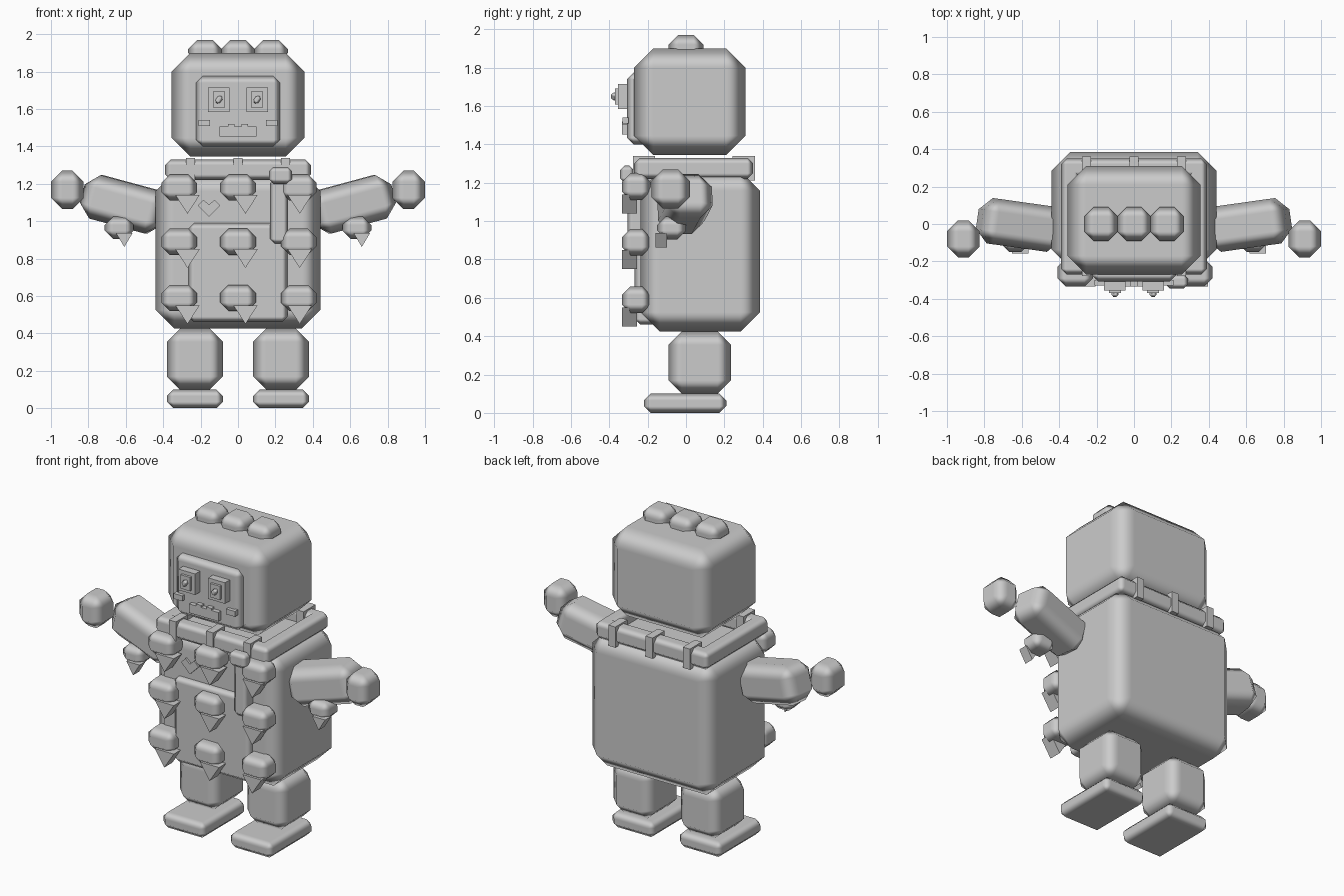
import bpy, bmesh
from math import radians
from mathutils import Matrix, Euler

cube = bpy.data.objects.get("Cube")
if cube:
    bpy.data.objects.remove(cube, do_unlink=True)

gray = bpy.data.materials.new("plain gray")
gray.use_nodes = True
COLOR = (0.6, 0.6, 0.6, 1)
gray.diffuse_color = COLOR
gray.node_tree.nodes["Principled BSDF"].inputs["Base Color"].default_value = COLOR


def finish(name, bm, loc, rot=(0, 0, 0)):
    bmesh.ops.recalc_face_normals(bm, faces=bm.faces)
    mesh = bpy.data.meshes.new(name)
    bm.to_mesh(mesh)
    bm.free()
    mesh.materials.append(gray)
    ob = bpy.data.objects.new(name, mesh)
    ob.location = loc
    ob.rotation_euler = [radians(a) for a in rot]
    bpy.context.collection.objects.link(ob)
    return ob


def block(name, center, size, bevel=0, rot=(0, 0, 0)):
    """Box with one soft chamfer along every edge."""
    bm = bmesh.new()
    bmesh.ops.create_cube(bm, size=1, matrix=Matrix.Diagonal((*size, 1)))
    ob = finish(name, bm, center, rot)
    if bevel:
        for p in ob.data.polygons:
            p.use_smooth = True
        mod = ob.modifiers.new("chamfer", "BEVEL")
        mod.width = bevel
        mod.segments = 1
        mod.limit_method = "NONE"
        mod.harden_normals = True
    return ob


def span(name, x, y, z, bevel=0):
    """Box given by its lower and upper limit on each axis."""
    return block(name, [(a + b) / 2 for a, b in (x, y, z)],
                 [b - a for a, b in (x, y, z)], bevel)


def prism(name, outline, center, depth):
    """Outline in x and z, extruded along y."""
    bm = bmesh.new()
    face = bm.faces.new([bm.verts.new((x, -depth / 2, z)) for x, z in outline])
    out = bmesh.ops.extrude_face_region(bm, geom=[face])
    bmesh.ops.translate(bm, vec=(0, depth, 0),
                        verts=[v for v in out["geom"] if isinstance(v, bmesh.types.BMVert)])
    return finish(name, bm, center)


def spike(name, center, width, height, depth):
    w, h = width / 2, height / 2
    return prism(name, [(-w, h), (w, h), (0, -h)], center, depth)


# Head, face plate and top studs
span("head", (-.355, .355), (-.27, .31), (1.345, 1.9), .1)
span("face_plate", (-.225, .225), (-.308, -.15), (1.4, 1.775), .035)
for i in (-1, 0, 1):
    block("head_stud", (i * .177, 0, 1.91), (.18, .18, .12), .05)

# Eyes, cheeks and mouth
for s in (-1, 1):
    x = s * .102
    block("eye_frame", (x, -.325, 1.65), (.115, .06, .13))
    block("eye_plate", (x, -.34, 1.65), (.065, .06, .085))
    block("pupil", (x, -.37, 1.65), (.03, .04, .045), .012, (0, 35, 0))
    block("cheek", (s * .18, -.315, 1.525), (.06, .03, .033))
    block("mouth_tooth", (s * .035, -.32, 1.505), (.035, .03, .03))
block("mouth", (0, -.32, 1.48), (.2, .03, .055))

# Body and belly panel
span("body", (-.44, .44), (-.237, .385), (.425, 1.26), .1)
span("belly_panel", (-.265, .265), (-.268, -.1), (.46, .99), .03)

# Chest emblem
prism("chest_emblem", [(0, -.055), (.06, .005), (.03, .035), (0, .008),
                       (-.03, .035), (-.06, .005)], (-.155, -.241, 1.08), .018)

# Collar bars and straps
span("collar_front", (-.39, .39), (-.27, -.17), (1.22, 1.33), .03)
span("collar_back", (-.39, .39), (.25, .35), (1.22, 1.33), .03)
for s in (-1, 1):
    block("collar_side", (s * .34, .04, 1.275), (.1, .62, .11), .03)
for x in (-.255, 0, .255):
    block("collar_strap_front", (x, -.22, 1.275), (.048, .115, .128))
    block("collar_strap_back", (x, .302, 1.275), (.048, .118, .128))

# Hanging handle with knob
span("handle", (.172, .268), (-.305, -.2), (.88, 1.23), .025)
span("handle_knob", (.165, .29), (-.345, -.27), (1.2, 1.29), .025)

# Chest studs with spikes
for z in (1.18, .89, .59):
    for x, shift in ((-.315, .045), (0, .04), (.325, .005)):
        block("chest_stud", (x, -.26, z), (.19, .15, .14), .045)
        spike("chest_spike", (x + shift, -.295, z - .09), .13, .1, .08)

# Arms, hands, legs and feet
for s, side in ((1, "left"), (-1, "right")):
    block(side + "_arm", (s * .61, -.005, 1.09), (.45, .245, .24), .07,
          (0, -15 * s, 8 * s))
    span(side + "_hand", sorted((s * .825, s)), (-.18, .02), (1.065, 1.27), .06)
    block(side + "_arm_stud", (s * .635, -.075, .965), (.155, .15, .12), .045)
    spike(side + "_arm_spike", (s * .635 + .027, -.128, .9), .09, .075, .06)
    span(side + "_leg", sorted((s * .08, s * .38)), (-.092, .235), (.1, .425), .07)
    span(side + "_foot", sorted((s * .08, s * .38)), (-.22, .21), (0, .1), .035)
